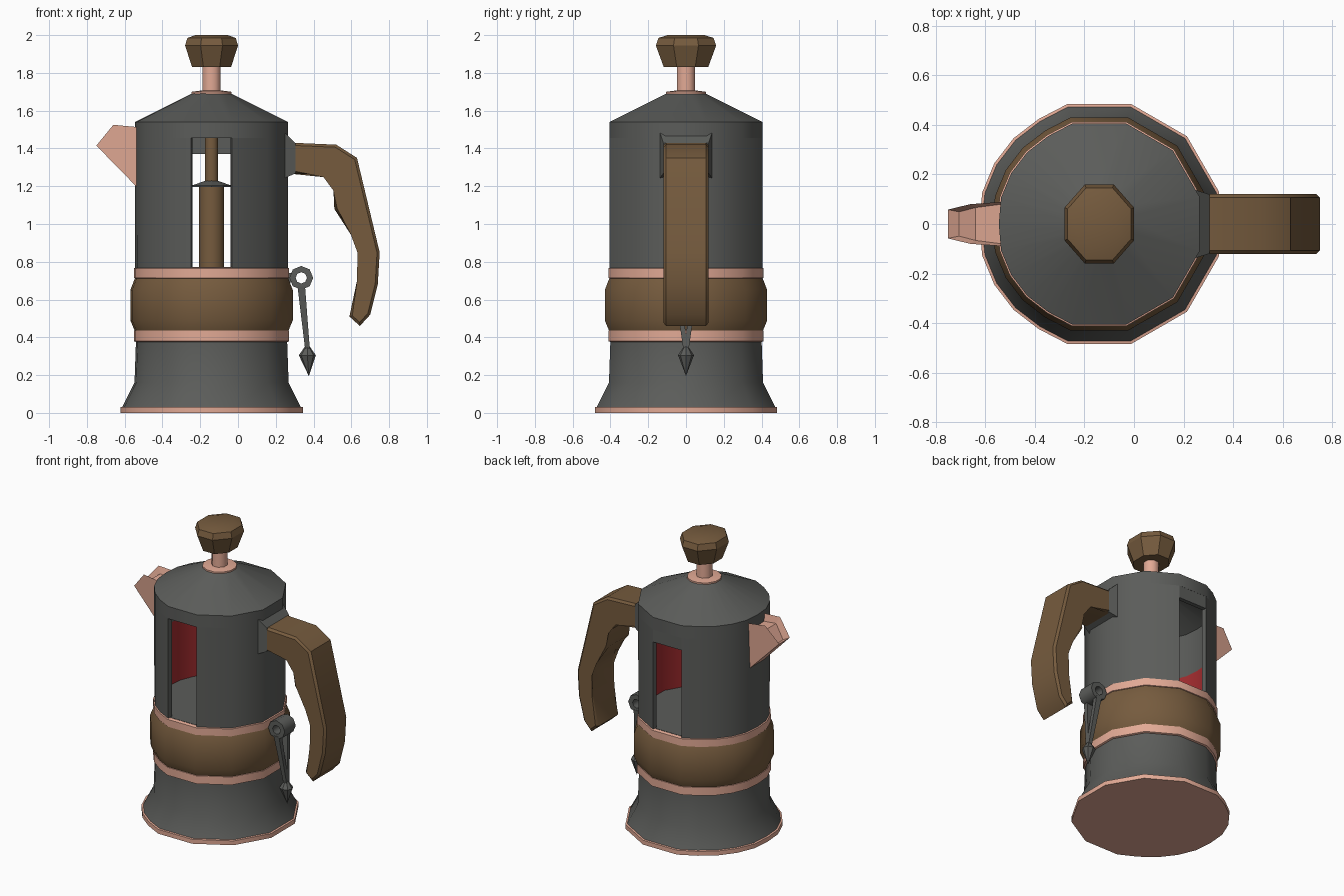
import bpy, bmesh, math
from mathutils import Vector

if "Cube" in bpy.data.objects:
    bpy.data.objects.remove(bpy.data.objects["Cube"])

CX = -0.14  # axis of the pot


def material(name, rgb):
    m = bpy.data.materials.new(name)
    m.diffuse_color = (*rgb, 1)
    m.use_nodes = True
    m.node_tree.nodes["Principled BSDF"].inputs["Base Color"].default_value = m.diffuse_color
    return m


GREY = material("dark_metal", (0.105, 0.108, 0.102))
WOOD = material("brown_wood", (0.18, 0.105, 0.048))
COPPER = material("pale_copper", (0.76, 0.40, 0.30))
RED = material("red_lining", (0.36, 0.025, 0.028))


def finish(name, bm, mats, smooth=None):
    bmesh.ops.recalc_face_normals(bm, faces=bm.faces)
    me = bpy.data.meshes.new(name)
    bm.to_mesh(me)
    bm.free()
    ob = bpy.data.objects.new(name, me)
    bpy.context.collection.objects.link(ob)
    for m in mats:
        me.materials.append(m)
    if smooth:
        bpy.ops.object.select_all(action='DESELECT')
        ob.select_set(True)
        bpy.context.view_layer.objects.active = ob
        bpy.ops.object.shade_smooth_by_angle(angle=math.radians(smooth))
    return ob


# Pot outline: coarse 30 degree facets on the handle side, finer on the spout side
RIGHT = list(range(-75, 76, 30))
LEFT = list(range(105, 256, 15))


def stretch(a):
    if a in RIGHT or a in (105, 255):
        return 1 / math.cos(math.radians(15))
    return 1.0 if a == 180 else 1.012


def lathe(bm, profile, angles, around=True, loop=False, factor=stretch, cx=CX, sy=1):
    """Sweep (radius, z) points over angles; loop = closed cross-section."""
    cols = []
    for a in angles:
        t, f = math.radians(a), factor(a)
        cols.append([bm.verts.new((cx + r * f * math.cos(t), sy * r * f * math.sin(t), z))
                     for r, z in profile])
    n, k = len(cols), len(profile)
    for i in range(n if around else n - 1):
        a, b = cols[i], cols[(i + 1) % n]
        for j in range(k if loop else k - 1):
            q = (j + 1) % k
            bm.faces.new((a[j], b[j], b[q], a[q]))
    if not around:
        bm.faces.new(cols[0])
        bm.faces.new(cols[-1])
    elif not loop:
        bm.faces.new([c[0] for c in cols])
        bm.faces.new([c[-1] for c in cols])


def pot_part(name, profile, mat, smooth=35):
    bm = bmesh.new()
    lathe(bm, profile, RIGHT + LEFT)
    return finish(name, bm, [mat], smooth)


def round_part(name, profile, mat, sides, smooth=None, sy=1):
    bm = bmesh.new()
    k = 1 / math.cos(math.pi / sides)
    lathe(bm, profile, [(i + .5) * 360 / sides for i in range(sides)],
          factor=lambda a: k, sy=sy)
    return finish(name, bm, [mat], smooth)


def hull(name, pts, mat):
    bm = bmesh.new()
    for p in pts:
        bm.verts.new(p)
    bmesh.ops.convex_hull(bm, input=bm.verts)
    return finish(name, bm, [mat])


# Base, lower body, bands
pot_part("base_rim", [(.483, 0), (.483, .03), (.46, .035)], COPPER)
pot_part("lower_body", [(.474, .028), (.408, .16), (.40, .385)], GREY)
pot_part("lower_ring", [(.40, .375), (.411, .38), (.411, .435), (.40, .44)], COPPER)
pot_part("wood_band", [(.405, .43), (.43, .49), (.43, .65), (.405, .715)], WOOD)
pot_part("upper_ring", [(.40, .71), (.411, .715), (.411, .765), (.40, .77)], COPPER)
pot_part("chamber_floor", [(.39, .74), (.39, .772)], GREY)

# Chamber walls on both sides of the front and back windows, red lining inside
bm = bmesh.new()
for side in (RIGHT, LEFT):
    lathe(bm, [(.404, .76), (.405, 1.46), (.375, 1.46), (.375, 1.2), (.375, .76)],
          side, around=False, loop=True)
bmesh.ops.recalc_face_normals(bm, faces=bm.faces)
for f in bm.faces:
    c = f.calc_center_median()
    out = Vector((c.x - CX, c.y, 0)).normalized()
    if f.normal.dot(out) < -.9 and c.z < 1.2:
        f.material_index = 1
finish("chamber_wall", bm, [GREY, RED], 35)

# Lid shell with a hollow underside, and the deeper lintel of the back window
bm = bmesh.new()
lathe(bm, [(.375, 1.455), (.405, 1.455), (.405, 1.54), (.10, 1.692), (.06, 1.66), (.375, 1.5)],
      RIGHT + LEFT, loop=True)
finish("lid", bm, [GREY], 35)
hull("back_lintel", [(x, y, z) for x in (CX - .108, CX + .108)
                     for y in (.375, .404) for z in (1.37, 1.47)], GREY)

# Plunger: collar, stem, knob, inner rod and press disc
round_part("collar", [(.105, 1.68), (.105, 1.70), (.06, 1.706)], COPPER, 12, 35)
round_part("stem", [(.048, 1.69), (.048, 1.84)], COPPER, 8, 50)
round_part("knob", [(.103, 1.83), (.14, 1.945), (.128, 1.985), (.085, 2.0)], WOOD, 8, 25, 1.14)
round_part("thin_rod", [(.034, 1.2), (.034, 1.69)], WOOD, 8, 50)
round_part("thick_rod", [(.067, .765), (.067, 1.2)], WOOD, 10, 50)
round_part("press_disc", [(.10, 1.195), (.10, 1.205), (.03, 1.23)], GREY, 10)

# Spout: solid wedge whose top and lip are sunk into a channel
bm = bmesh.new()
outline = [(-.52, .09, 1.512), (-.66, .08, 1.525), (-.75, .058, 1.415), (-.52, .075, 1.18)]
a, b = [[bm.verts.new((x, s * y, z)) for x, y, z in outline] for s in (1, -1)]
bm.faces.new(a)
bm.faces.new(b)
sides = [bm.faces.new((a[i], a[(i + 1) % 4], b[(i + 1) % 4], b[i])) for i in range(4)]
bmesh.ops.recalc_face_normals(bm, faces=bm.faces)
bmesh.ops.inset_region(bm, faces=sides[:2], thickness=.014, depth=-.05)
finish("spout", bm, [COPPER])

# Handle: side profile extruded across y
profile = [(.29, 1.43), (.52, 1.42), (.63, 1.35), (.75, .85), (.74, .68), (.70, .52),
           (.645, .46), (.59, .51), (.63, .70), (.647, .85), (.61, .95), (.51, 1.08),
           (.52, 1.18), (.46, 1.262), (.29, 1.265)]
bm = bmesh.new()
a, b = [[bm.verts.new((x, y, z)) for x, z in profile] for y in (-.12, .12)]
caps = [bm.faces.new(a), bm.faces.new(b)]
for i in range(len(a)):
    j = (i + 1) % len(a)
    bm.faces.new((a[i], a[j], b[j], b[i]))
rim = [e for f in caps for e in f.edges]
bmesh.ops.bevel(bm, geom=rim, offset=.014, segments=1, affect='EDGES')
bmesh.ops.triangulate(bm, faces=[f for f in bm.faces if len(f.verts) > 4])
finish("handle", bm, [WOOD], 35)

# Metal mount between wall and handle
hull("handle_mount",
     [(.24, s * .14, z) for s in (-1, 1) for z in (1.24, 1.49)] +
     [(.305, s * .119, z) for s in (-1, 1) for z in (1.268, 1.428)], GREY)

# Hanging pin: ring along y, two converging bars, pointed end
bm = bmesh.new()
steps = [i * math.pi / 4 for i in range(8)]
cols = [[bm.verts.new((.335 + r * math.cos(t), y, .715 + r * math.sin(t)))
         for r, y in ((.063, -.06), (.063, .06), (.03, .06), (.03, -.06))] for t in steps]
for i in range(8):
    for j in range(4):
        k = (j + 1) % 4
        c, d = cols[i], cols[(i + 1) % 8]
        bm.faces.new((c[j], d[j], d[k], c[k]))
finish("pin_ring", bm, [GREY], 50)
for label, s in (("front", -1), ("back", 1)):
    top = [(x, s * y, .67) for x in (.315, .355) for y in (.03, .062)]
    low = [(x, s * y, .34) for x in (.355, .38) for y in (-.008, .015)]
    hull("pin_bar_" + label, top + low, GREY)
hull("pin_point", [(.367, 0, .37), (.375, 0, .195)] +
     [(.367 + .045 * math.cos(t), .042 * math.sin(t), .305) for t in steps], GREY)
# Strap joining the pin ring to the pot
hull("pin_strap", [(x, y, z) for x in (.24, .285) for y in (-.03, .03)
                   for z in (.69, .74)], GREY)
